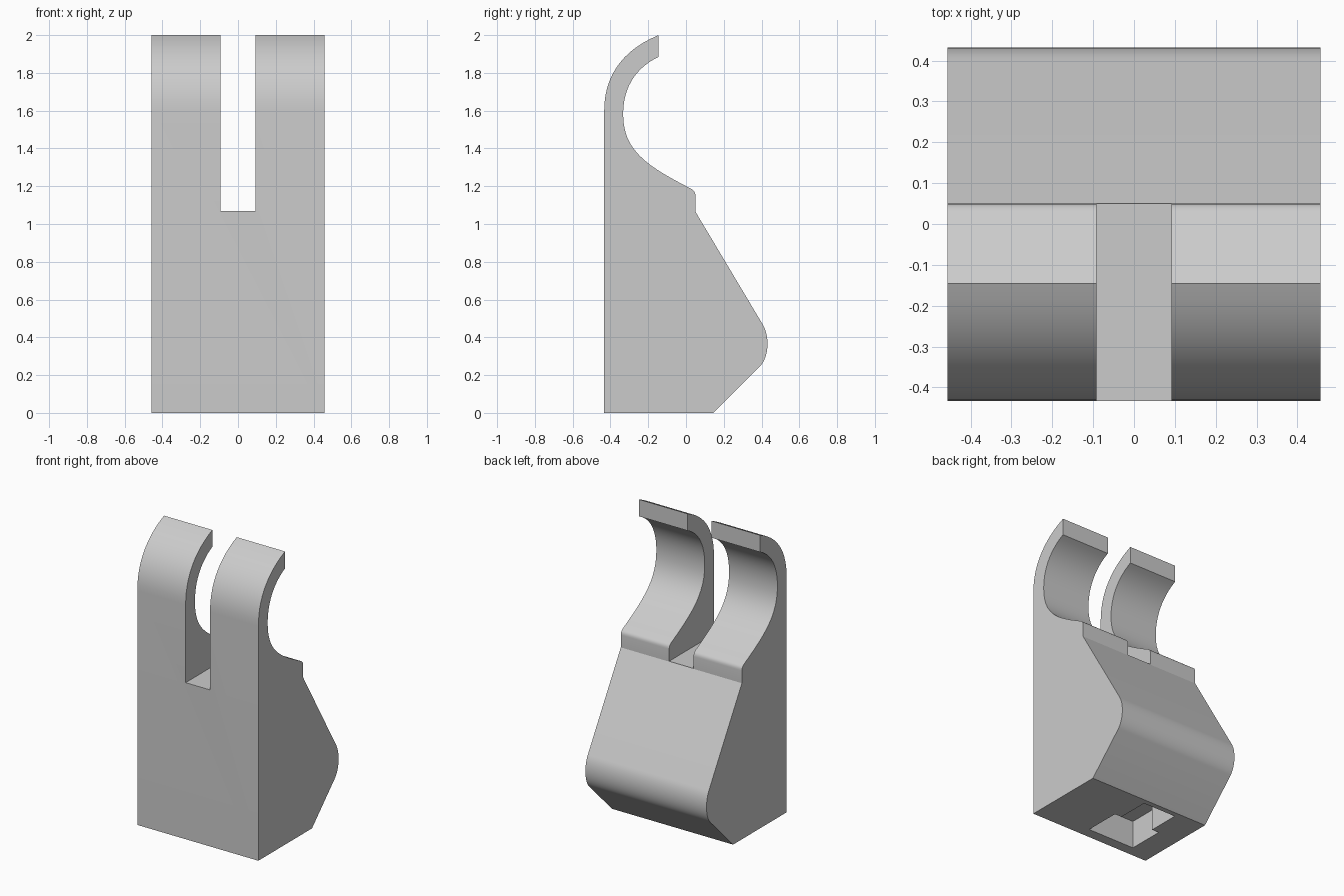
import bpy, bmesh, math
from mathutils import Vector
from mathutils.geometry import interpolate_bezier

cube = bpy.data.objects.get("Cube")
if cube:
    bpy.data.objects.remove(cube, do_unlink=True)

# Single grey plastic
COLOUR = (0.6, 0.6, 0.6, 1)
grey = bpy.data.materials.new("light_grey")
grey.use_nodes = True
grey.diffuse_color = COLOUR
grey.node_tree.nodes["Principled BSDF"].inputs["Base Color"].default_value = COLOUR


def curve(a, b, c, d, steps=14):
    """Points along a cubic curve in the plane."""
    pts = interpolate_bezier(*[Vector((p[0], p[1], 0)) for p in (a, b, c, d)], steps)
    return [(p.x, p.y) for p in pts]


def prism(name, points, start, depth):
    """Extrude a closed outline of 3D points by the depth vector."""
    bm = bmesh.new()
    face = bm.faces.new([bm.verts.new(Vector(p) + Vector(start)) for p in points])
    moved = bmesh.ops.extrude_face_region(bm, geom=[face])["geom"]
    verts = [g for g in moved if isinstance(g, bmesh.types.BMVert)]
    bmesh.ops.translate(bm, verts=verts, vec=depth)
    bmesh.ops.recalc_face_normals(bm, faces=bm.faces)
    mesh = bpy.data.meshes.new(name)
    bm.to_mesh(mesh)
    bm.free()
    mesh.materials.append(grey)
    obj = bpy.data.objects.new(name, mesh)
    bpy.context.collection.objects.link(obj)
    return obj


def cut(target, cutter):
    """Subtract the cutter, then discard it."""
    cutter.hide_render = True
    mod = target.modifiers.new("cut", "BOOLEAN")
    mod.operation, mod.solver, mod.object = "DIFFERENCE", "EXACT", cutter
    bpy.context.view_layer.objects.active = target
    bpy.ops.object.modifier_apply(modifier=mod.name)
    bpy.data.objects.remove(cutter, do_unlink=True)


# Side profile (y, z): flat front, hooked top, ledge, sloped bulging back
HALF = 0.457
profile = [(0.145, 0), (-0.433, 0)]
profile += curve((-0.433, 1.6), (-0.433, 1.78), (-0.34, 1.92), (-0.145, 2.0))
profile += curve((-0.145, 1.885), (-0.26, 1.83), (-0.333, 1.73), (-0.333, 1.58))
profile += curve((-0.333, 1.58), (-0.333, 1.38), (-0.19, 1.3), (0.02, 1.19))[1:]
profile += curve((0.02, 1.19), (0.04, 1.18), (0.05, 1.17), (0.05, 1.15), 6)[1:]
profile += [(0.05, 1.065)]
profile += curve((0.405, 0.47), (0.442, 0.41), (0.442, 0.305), (0.395, 0.25))
body = prism("hook_body", [(0, y, z) for y, z in profile], (-HALF, 0, 0), (2 * HALF, 0, 0))

# Slot that splits the hook into two prongs
slot = [(-0.092, -1, 0), (0.092, -1, 0), (0.092, 1, 0), (-0.092, 1, 0)]
cut(body, prism("slot_cutter", slot, (0, 0, 1.068), (0, 0, 1.2)))

# Stepped mounting recess in the underside, wide at the front
WIDE, NARROW = 0.178, 0.125
right_side = [(WIDE, -0.36), (WIDE, -0.11), (NARROW, -0.11), (NARROW, 0.11)]
outline = right_side + [(-x, y) for x, y in reversed(right_side)]
cut(body, prism("recess_cutter", [(x, y, 0) for x, y in outline],
                (-0.115, 0, -0.1), (0, 0, 0.29)))

# Smooth curved walls, crisp edges
bpy.ops.object.select_all(action="DESELECT")
body.select_set(True)
bpy.context.view_layer.objects.active = body
bpy.ops.object.shade_smooth_by_angle(angle=math.radians(25))
